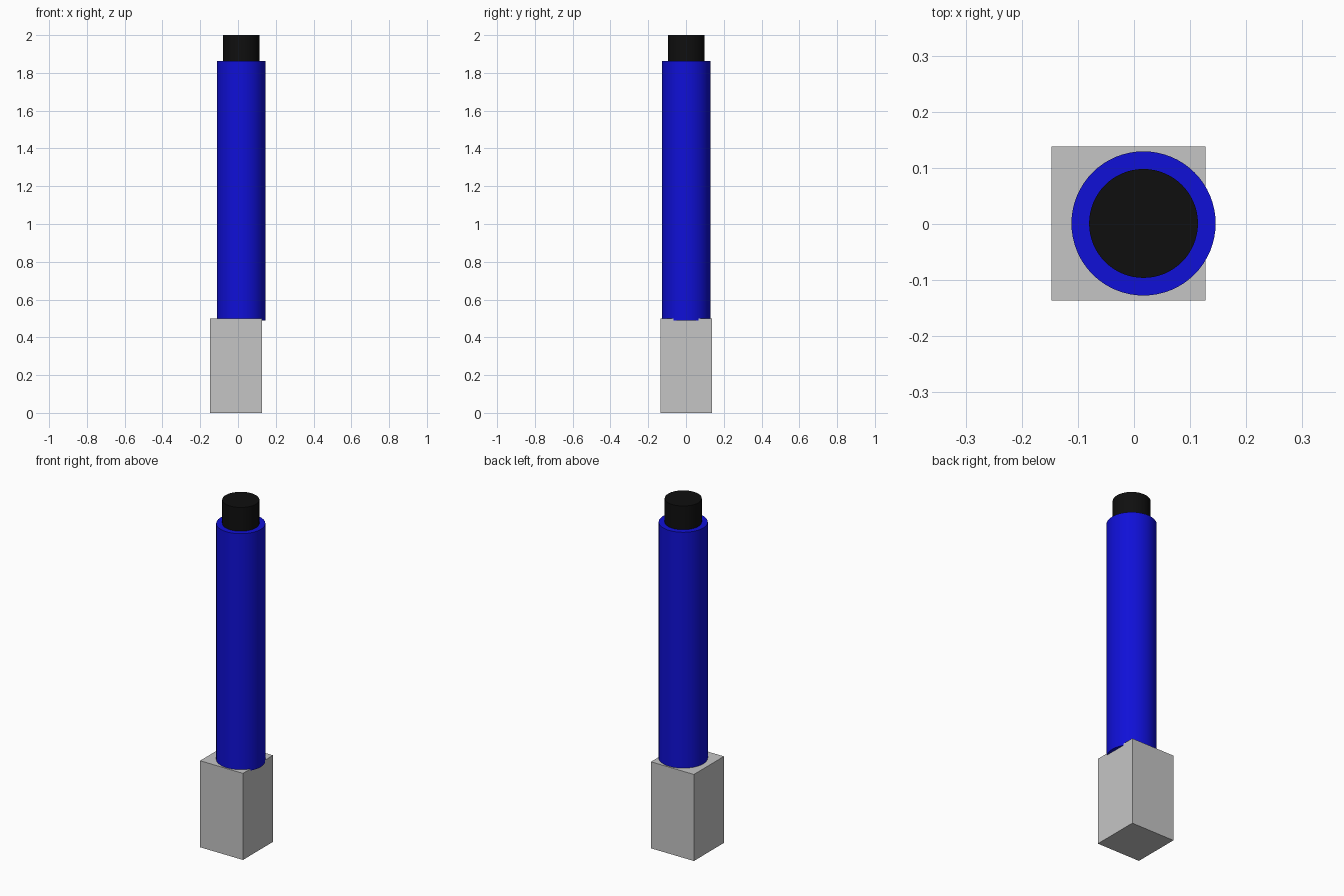
import bpy
import math

cube = bpy.data.objects.get("Cube")
if cube:
    bpy.data.objects.remove(cube, do_unlink=True)


def material(name, rgb):
    m = bpy.data.materials.new(name)
    m.use_nodes = True
    m.diffuse_color = (*rgb, 1)
    m.node_tree.nodes["Principled BSDF"].inputs["Base Color"].default_value = (*rgb, 1)
    return m


def finish(name, mat):
    ob = bpy.context.object
    ob.name = ob.data.name = name
    ob.data.materials.append(mat)
    return ob


def cylinder(name, radius, z0, z1, mat):
    bpy.ops.mesh.primitive_cylinder_add(
        vertices=64, radius=radius, depth=z1 - z0,
        location=(0.017, 0.001, (z0 + z1) / 2))
    ob = finish(name, mat)
    bpy.ops.object.shade_smooth_by_angle(angle=math.radians(30))
    return ob


grey = material("grey", (0.56, 0.56, 0.56))
blue = material("blue", (0.005, 0.005, 0.68))
black = material("black", (0.0048, 0.0048, 0.0048))

# Square base block, slightly off the axis of the tube
bpy.ops.mesh.primitive_cube_add(size=1, location=(-0.010, 0.001, 0.25))
base = finish("base_block", grey)
base.scale = (0.274, 0.274, 0.50)
bpy.ops.object.transform_apply(location=False, rotation=False, scale=True)

# Long tube, sunk a little into the base and overhanging one side
cylinder("tube", 0.1285, 0.49, 1.863, blue)

# Narrower cap on top
cylinder("end_cap", 0.097, 1.85, 2.0, black)
